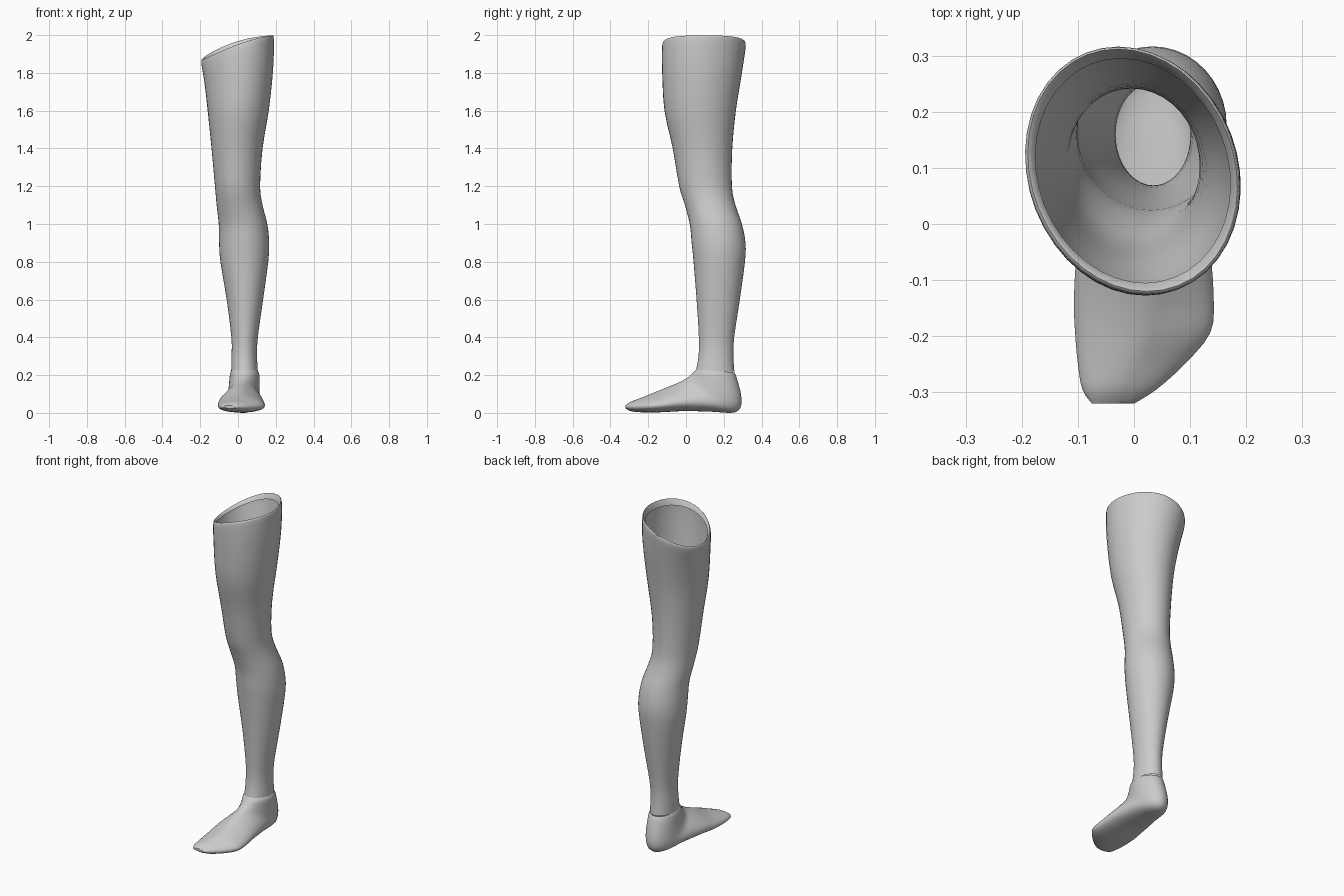
import bpy
import math
from mathutils import Vector

SIDES = 40
STEPS = 3

cube = bpy.data.objects.get("Cube")
if cube:
    bpy.data.objects.remove(cube, do_unlink=True)

grey = bpy.data.materials.new("plain grey")
grey.use_nodes = True
colour = (0.6, 0.6, 0.6, 1)
grey.diffuse_color = colour
grey.node_tree.nodes["Principled BSDF"].inputs["Base Color"].default_value = colour


def smooth_rows(rows, steps):
    """Blend the key sections with a smooth spline through all of them."""
    rows = [Vector(row) for row in rows]
    result = []
    for i in range(len(rows) - 1):
        a, b = rows[max(i - 1, 0)], rows[i]
        c, d = rows[i + 1], rows[min(i + 2, len(rows) - 1)]
        for k in range(steps):
            t = k / steps
            result.append(0.5 * (2 * b + (c - a) * t
                                 + (2 * a - 5 * b + 4 * c - d) * t ** 2
                                 + (3 * b - a - 3 * c + d) * t ** 3))
    result.append(rows[-1])
    return result


def section(row):
    """Oval between a front point and a back point, with its own width."""
    front_y, front_z, back_y, back_z, right, left, bias = row
    middle, half = (right + left) / 2, (left - right) / 2
    ring = []
    for i in range(SIDES):
        angle = math.tau * i / SIDES
        u = ((1 - math.sin(angle)) / 2) ** bias
        ring.append(Vector((middle + half * math.cos(angle),
                            front_y + (back_y - front_y) * u,
                            front_z + (back_z - front_z) * u)))
    return ring


def slant_thigh(point):
    """Tilt and twist the sections gradually towards the open top."""
    blend = max(0, (point.z - 1.4) / 0.56) ** 2
    x, y = point.x, point.y
    point.x -= 0.12 * (y - 0.1) * blend
    point.z += (0.34 * x - 0.7 * x * x) * blend
    return point


def loft(name, rows, shape=None, close_end=False):
    rings = [section(row) for row in smooth_rows(rows, STEPS)]
    verts = [shape(p) if shape else p for ring in rings for p in ring]
    faces = []
    for r in range(len(rings) - 1):
        for i in range(SIDES):
            j = (i + 1) % SIDES
            a, b = r * SIDES, (r + 1) * SIDES
            faces.append((a + i, b + i, b + j, a + j))
    if close_end:
        start = len(verts) - SIDES
        faces.append(tuple(range(start + SIDES - 1, start - 1, -1)))
    mesh = bpy.data.meshes.new(name)
    mesh.from_pydata(verts, [], faces)
    mesh.flip_normals()
    mesh.materials.append(grey)
    obj = bpy.data.objects.new(name, mesh)
    bpy.context.collection.objects.link(obj)
    bpy.ops.object.select_all(action='DESELECT')
    obj.select_set(True)
    bpy.context.view_layer.objects.active = obj
    bpy.ops.object.shade_smooth_by_angle(angle=math.radians(50))
    return obj


# Leg from the turned-in rim down to the ankle: height, right, left, front, back
leg_sections = [
    (1.93, -.175, .17, -.105, .295),
    (1.96, -.188, .182, -.12, .312),
    (1.93, -.193, .188, -.127, .315),
    (1.8, -.18, .185, -.126, .296),
    (1.6, -.16, .163, -.114, .264),
    (1.4, -.14, .13, -.07, .245),
    (1.2, -.122, .117, -.036, .243),
    (1.1, -.113, .13, -.006, .262),
    (1, -.102, .155, .02, .296),
    (.9, -.1, .165, .03, .315),
    (.8, -.093, .16, .04, .312),
    (.6, -.06, .133, .056, .285),
    (.4, -.035, .105, .068, .255),
    (.3, -.034, .101, .066, .251),
    (.22, -.036, .105, .052, .256),
]
leg_rows = [(y0, z, y1, z, x0, x1, 1) for z, x0, x1, y0, y1 in leg_sections]
loft("leg", leg_rows, slant_thigh)

# Foot from the ankle seam, around the heel and out to the toes:
# front point, back point, right, left, shift of the widest line to the sole
foot_rows = [
    (.054, .23, .254, .215, -.036, .104, 1),
    (.04, .215, .267, .19, -.043, .113, 1),
    (.02, .195, .295, .07, -.05, .115, .95),
    (-.01, .175, .265, .004, -.06, .115, .85),
    (-.04, .16, .14, .006, -.08, .125, .75),
    (-.09, .14, 0, .01, -.1, .135, .65),
    (-.15, .115, -.12, .004, -.107, .142, .6),
    (-.2, .095, -.19, .002, -.105, .136, .65),
    (-.25, .075, -.25, .004, -.1, .09, .75),
    (-.295, .058, -.295, .01, -.092, .04, .9),
    (-.32, .04, -.32, .024, -.075, 0, 1),
]
loft("foot", foot_rows, close_end=True)
